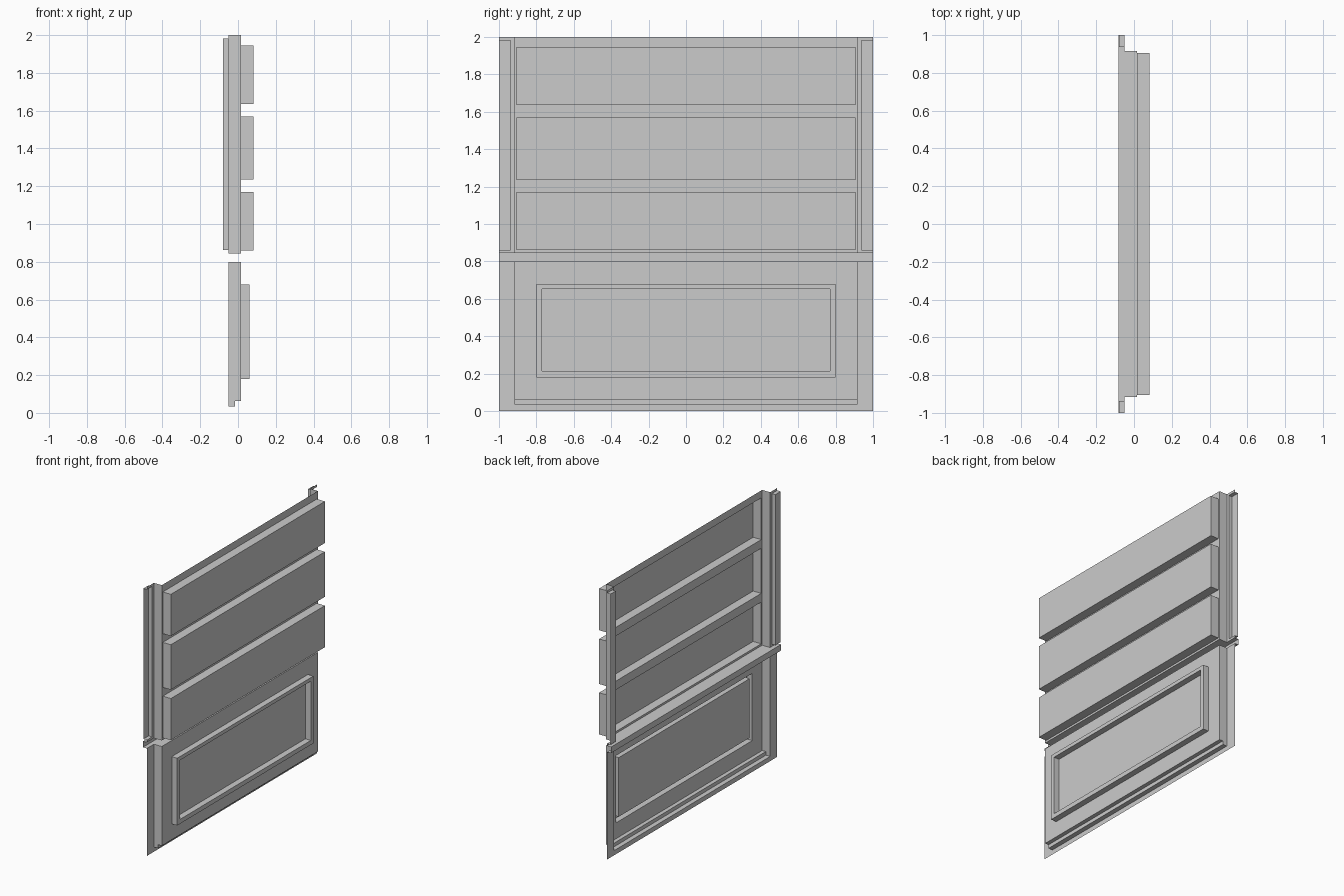
import bpy, bmesh

if "Cube" in bpy.data.objects:
    bpy.data.objects.remove(bpy.data.objects["Cube"])

# depth levels along x
GROOVE, POCKET, BASE, STEP, FACE, RIM, SLAT = -0.082, -0.079, -0.05, -0.015, 0.015, 0.06, 0.081
W = 0.917           # half width of the raised field


def finish(name, bm, mirror=False):
    bmesh.ops.remove_doubles(bm, verts=bm.verts, dist=1e-5)
    me = bpy.data.meshes.new(name)
    bm.to_mesh(me)
    bm.free()
    ob = bpy.data.objects.new(name, me)
    bpy.context.collection.objects.link(ob)
    if mirror:
        m = ob.modifiers.new("mirror", 'MIRROR')
        m.use_axis = (False, True, False)
        m.use_clip = False
        m.use_mirror_merge = False
    return ob


def nested(bm, *rects):
    """Bridge nested rectangles (y0, y1, z0, z1, x) and cap the last one."""
    prev = None
    for y0, y1, z0, z1, x in rects:
        loop = [bm.verts.new((x, y, z)) for y, z in ((y0, z0), (y1, z0), (y1, z1), (y0, z1))]
        if prev:
            for i in range(4):
                j = (i + 1) % 4
                bm.faces.new((prev[i], prev[j], loop[j], loop[i]))
        prev = loop
    bm.faces.new(prev)


def sweep(bm, profile, y0, y1):
    """Sweep an open (x, z) profile, listed top to bottom, along y."""
    rows = [(bm.verts.new((x, y0, z)), bm.verts.new((x, y1, z))) for x, z in profile]
    for (a, b), (c, d) in zip(rows, rows[1:]):
        bm.faces.new((a, c, d, b))


def side_wall(bm, x0, x1, z0, z1):
    """Wall at the +y edge of the field."""
    pts = ((x0, z0), (x0, z1), (x1, z1), (x1, z0))
    bm.faces.new([bm.verts.new((x, W, z)) for x, z in pts])


# three hollow slats pressed out of the upper field
bm = bmesh.new()
bands = ((0.845, 1.205), (1.205, 1.605), (1.605, 2.0))
slats = ((0.86, 1.17), (1.235, 1.57), (1.635, 1.945))
for band, slat in zip(bands, slats):
    nested(bm, (-W, W, *band, FACE), (-0.905, 0.905, *slat, FACE), (-0.905, 0.905, *slat, SLAT))
finish("upper_slatted_field", bm)

# lower field with a raised rectangular frame
bm = bmesh.new()
outer, inner = (-0.8, 0.8, 0.18, 0.68), (-0.77, 0.77, 0.213, 0.653)
nested(bm, (-W, W, 0.062, 0.8, FACE), (*outer, FACE), (*outer, RIM), (*inner, RIM), (*inner, FACE))
finish("lower_framed_field", bm)

# stepped foot under the lower field
bm = bmesh.new()
sweep(bm, [(FACE, 0.062), (STEP, 0.062), (STEP, 0.035), (BASE, 0.035), (BASE, 0)], -W, W)
finish("stepped_foot", bm)

# deep horizontal groove between the fields
bm = bmesh.new()
sweep(bm, [(FACE, 0.845), (GROOVE, 0.845), (GROOVE, 0.8), (FACE, 0.8)], -W, W)
finish("middle_groove", bm)
bm = bmesh.new()
sweep(bm, [(BASE, 0.845), (GROOVE, 0.845), (GROOVE, 0.8), (BASE, 0.8)], W, 1)
finish("groove_end", bm, True)

# side walls of both fields
bm = bmesh.new()
side_wall(bm, BASE, FACE, 0.845, 2.0)
side_wall(bm, BASE, FACE, 0.062, 0.8)
side_wall(bm, BASE, STEP, 0.035, 0.062)
finish("field_side_wall", bm, True)

# side flanges: plain below, sunken channel open to the edge above
bm = bmesh.new()
sweep(bm, [(BASE, 0.8), (BASE, 0)], W, 1)
finish("lower_flange", bm, True)

bm = bmesh.new()
sweep(bm, [(BASE, 2.0), (BASE, 0.845)], W, 0.937)
sweep(bm, [(BASE, 2.0), (BASE, 1.982), (POCKET, 1.982), (POCKET, 0.862), (BASE, 0.862), (BASE, 0.845)], 0.937, 1)
bm.faces.new([bm.verts.new((x, 0.937, z)) for x, z in
              ((BASE, 0.862), (BASE, 1.982), (POCKET, 1.982), (POCKET, 0.862))])
finish("upper_flange", bm, True)
